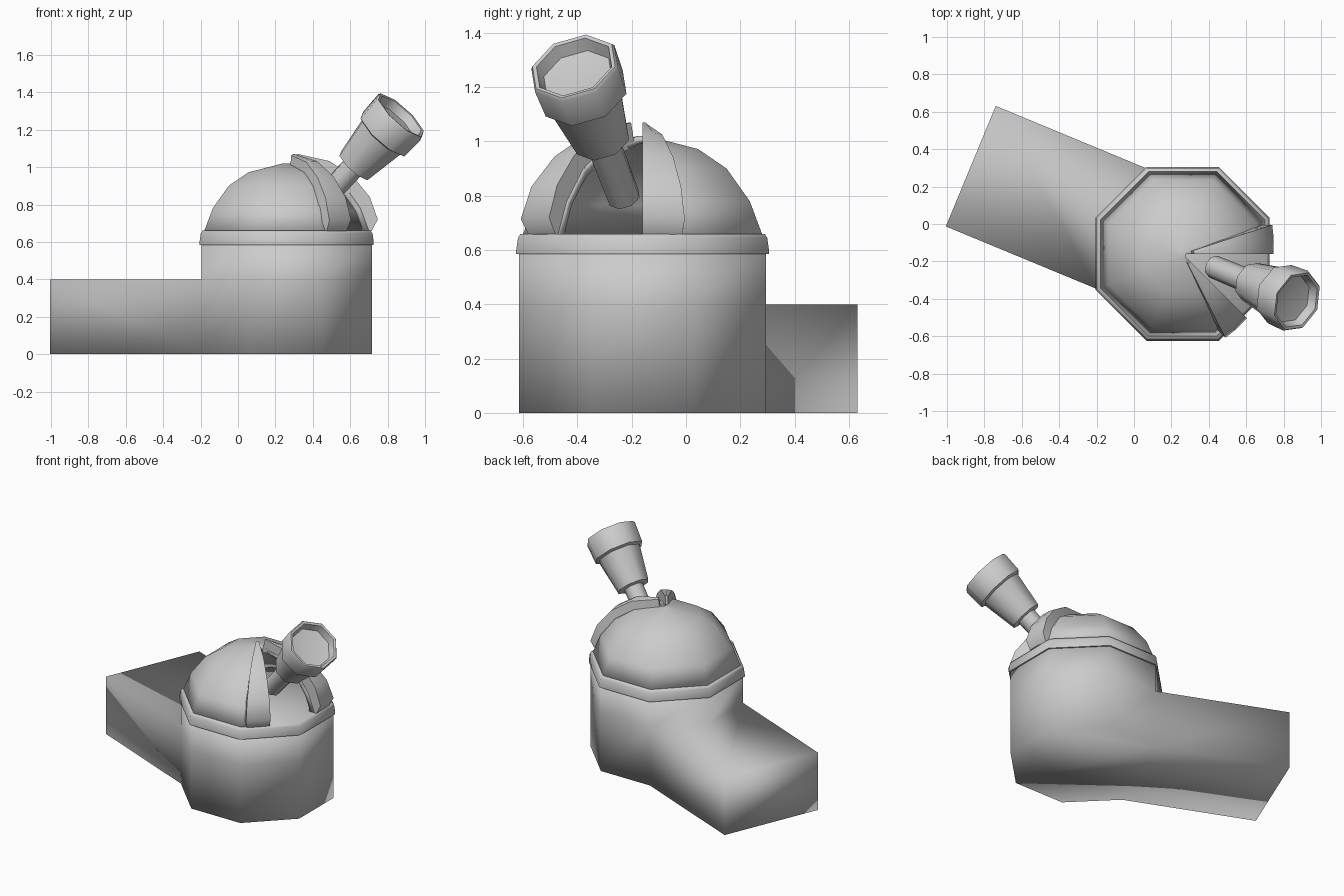
import bpy
from math import sin, cos, radians, pi
from mathutils import Matrix

if "Cube" in bpy.data.objects:
    bpy.data.objects.remove(bpy.data.objects["Cube"])

# Everything is built in a local frame whose +x axis is the viewing direction
PLACE = Matrix.Translation((0.26, -0.16, 0)) @ Matrix.Rotation(radians(-22.5), 4, 'Z')
K = cos(pi / 8)


def make(name, verts, faces, angle, local=None):
    me = bpy.data.meshes.new(name)
    me.from_pydata(verts, [], faces)
    ob = bpy.data.objects.new(name, me)
    bpy.context.collection.objects.link(ob)
    ob.matrix_world = PLACE @ (local or Matrix())
    bpy.ops.object.select_all(action='DESELECT')
    ob.select_set(True)
    bpy.context.view_layer.objects.active = ob
    bpy.ops.object.mode_set(mode='EDIT')
    bpy.ops.mesh.select_all(action='SELECT')
    bpy.ops.mesh.remove_doubles(threshold=0.0001)
    bpy.ops.mesh.normals_make_consistent(inside=False)
    bpy.ops.object.mode_set(mode='OBJECT')
    bpy.ops.object.shade_smooth_by_angle(angle=radians(angle))
    return ob


def polar(r, deg, z):
    return (r * cos(radians(deg)), r * sin(radians(deg)), z)


def grid_faces(rows, n, closed):
    m = n if closed else n - 1
    return [(i * n + j, i * n + (j + 1) % n, (i + 1) * n + (j + 1) % n, (i + 1) * n + j)
            for i in range(rows - 1) for j in range(m)]


def lathe(name, profile, angle, local=None):
    # profile holds (corner radius, z)
    verts = [polar(r, 45 * j, z) for r, z in profile for j in range(8)]
    return make(name, verts, grid_faces(len(profile), 8, True), angle, local)


# Octagonal tower with the low wing growing out of its two rear faces
R, H, END = 0.493, 0.4, 1.226
verts = [polar(R, 45 * j, z) for z in (0, H, 0.6) for j in range(8)]
side = R * sin(pi / 4)
verts += [(-END, s * side, z) for z in (0, H) for s in (1, -1)]
faces = [f for f in grid_faces(3, 8, True) if f not in ((3, 4, 12, 11), (4, 5, 13, 12),
                                                     (3, 4, 12, 11))]
faces += [(3, 11, 26, 24), (5, 13, 27, 25), (24, 25, 27, 26),
          (11, 12, 13, 27, 26), (3, 24, 25, 5, 6, 7, 0, 1, 2),
          tuple(range(16, 24))]
make("tower_and_wing", verts, faces, 100)

# Rim ring and floor under the dome
lathe("dome_rim", [(0, 0.59), (0.504, 0.585), (0.504, 0.60), (0.497, 0.645),
                   (0.487, 0.66), (0, 0.66)], 60)

# Dome shell with a wedge-shaped slit; profile holds (face distance, z)
dome_profile = [(0.44, 0.66), (0.395, 0.78), (0.31, 0.90), (0.205, 0.972), (0.02, 1.02)]
angles = [22.5] + [45 * k for k in range(1, 8)] + [337.5]
verts = [polar(a if d % 45 else a / K, d, z) for a, z in dome_profile for d in angles]
faces = grid_faces(len(dome_profile), 9, False)
top = 9 * (len(dome_profile) - 1)
faces.append(tuple(range(top, top + 9)))
dome = make("dome", verts, faces, 60)
mod = dome.modifiers.new("thickness", 'SOLIDIFY')
mod.thickness = 0.03
mod.offset = -1

# Raised shutters on both sides of the slit
inner = [(0.40, 0.66), (0.40, 0.70), (0.35, 0.80), (0.28, 0.88), (0.18, 0.94), (0.04, 0.98)]
outer = [(0.455, 0.66), (0.487, 0.72), (0.445, 0.84), (0.355, 0.95), (0.23, 1.032), (0.06, 1.07)]
for s, name in ((1, "shutter_left"), (-1, "shutter_right")):
    verts = []
    for (ai, zi), (ao, zo) in zip(inner, outer):
        for a, z, phi in ((ai, zi, 0), (ao, zo, 0), (ao, zo, 10),
                          (ao - 0.008, zo - 0.006, 18), (ai, zi, 21)):
            verts.append(polar(a / cos(radians(phi)), s * (22.5 + phi), z))
    n = len(outer)
    faces = grid_faces(n, 5, True) + [tuple(range(5)), tuple(range(5 * n - 5, 5 * n))]
    make(name, verts, faces, 50)

# Telescope: hooded end, tapered tube and thin stem
AIM = Matrix.Translation((0.66, 0, 1.275)) @ Matrix.Rotation(radians(45), 4, 'Y')
lathe("telescope", [(0, -0.07), (0.135, -0.05), (0.15, 0), (0.165, 0.003), (0.173, -0.01),
                    (0.168, -0.14), (0.145, -0.15), (0.108, -0.38), (0.065, -0.385),
                    (0.062, -0.68), (0, -0.68)], 50, AIM)
